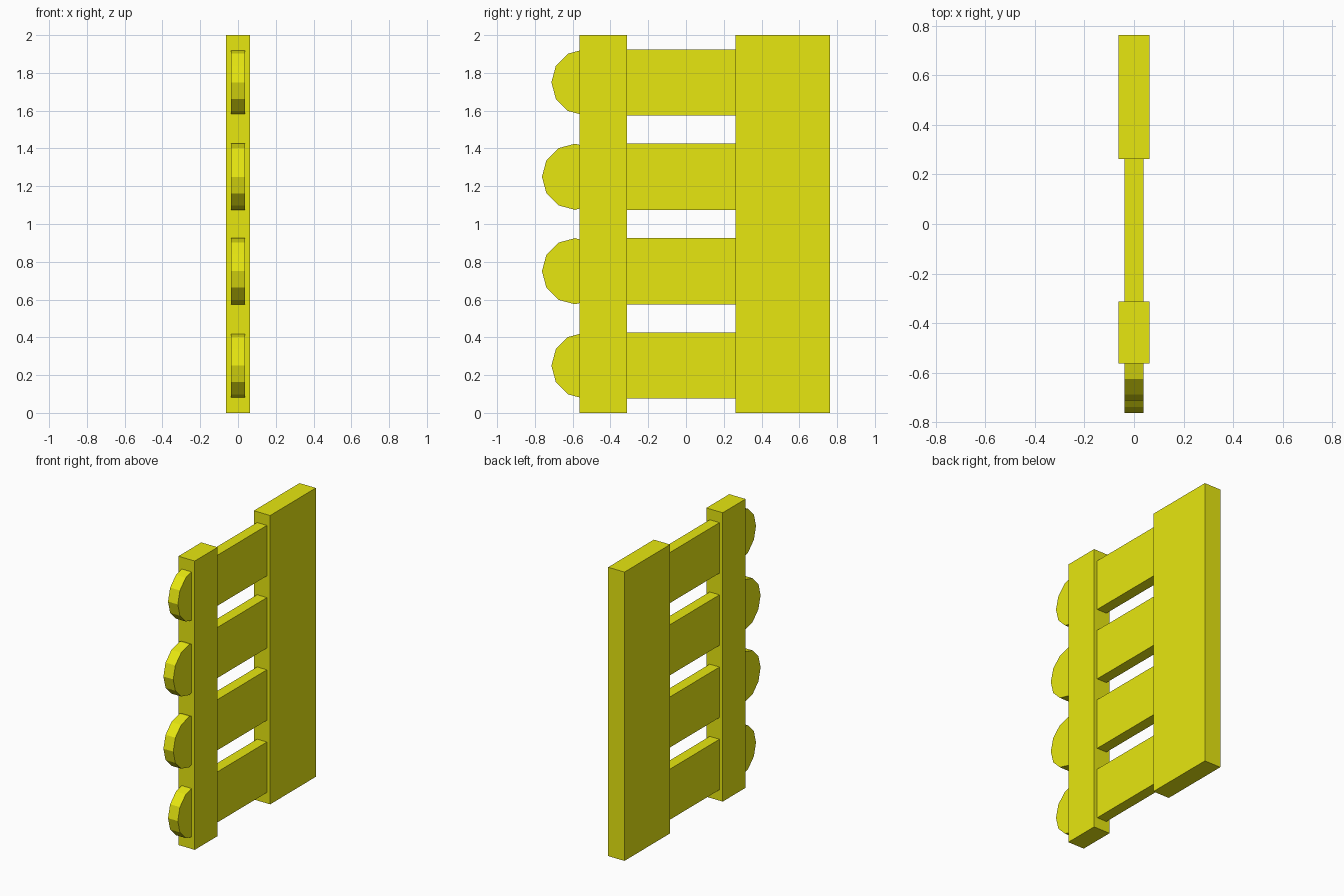
import bpy
import math

if "Cube" in bpy.data.objects:
    bpy.data.objects.remove(bpy.data.objects["Cube"])

yellow = bpy.data.materials.new("yellow_paint")
yellow.diffuse_color = (0.8, 0.8, 0.005, 1)
yellow.use_nodes = True
yellow.node_tree.nodes["Principled BSDF"].inputs["Base Color"].default_value = yellow.diffuse_color

BOARD_T, SLAT_T = 0.125, 0.075
SLAT_H = 0.35


def finish(name):
    ob = bpy.context.object
    ob.name = name
    ob.data.materials.append(yellow)
    return ob


def box(name, thickness, y0, y1, z0, z1):
    bpy.ops.mesh.primitive_cube_add(size=1, location=(0, (y0 + y1) / 2, (z0 + z1) / 2))
    bpy.context.object.scale = (thickness, y1 - y0, z1 - z0)
    bpy.ops.object.transform_apply(location=False, rotation=False, scale=True)
    return finish(name)


def rounded_tip(name, y, z):
    # twelve-sided disc lying across x, with a corner pointing forward
    bpy.ops.mesh.primitive_cylinder_add(vertices=12, radius=SLAT_H / 2, depth=SLAT_T,
                                        location=(0, y, z), rotation=(0, math.pi / 2, 0))
    return finish(name)


# Upright boards
box("wide_board", BOARD_T, 0.2625, 0.7625, 0, 2)
box("narrow_rail", BOARD_T, -0.5625, -0.3125, 0, 2)

# Slats with rounded tips poking through the rail; the middle two reach further
for i, tip_y in enumerate((-0.5375, -0.5875, -0.5875, -0.5375)):
    z = 0.25 + 0.5 * i
    box(f"slat_{i + 1}", SLAT_T, -0.33, 0.28, z - SLAT_H / 2, z + SLAT_H / 2)
    rounded_tip(f"slat_tip_{i + 1}", tip_y, z)
